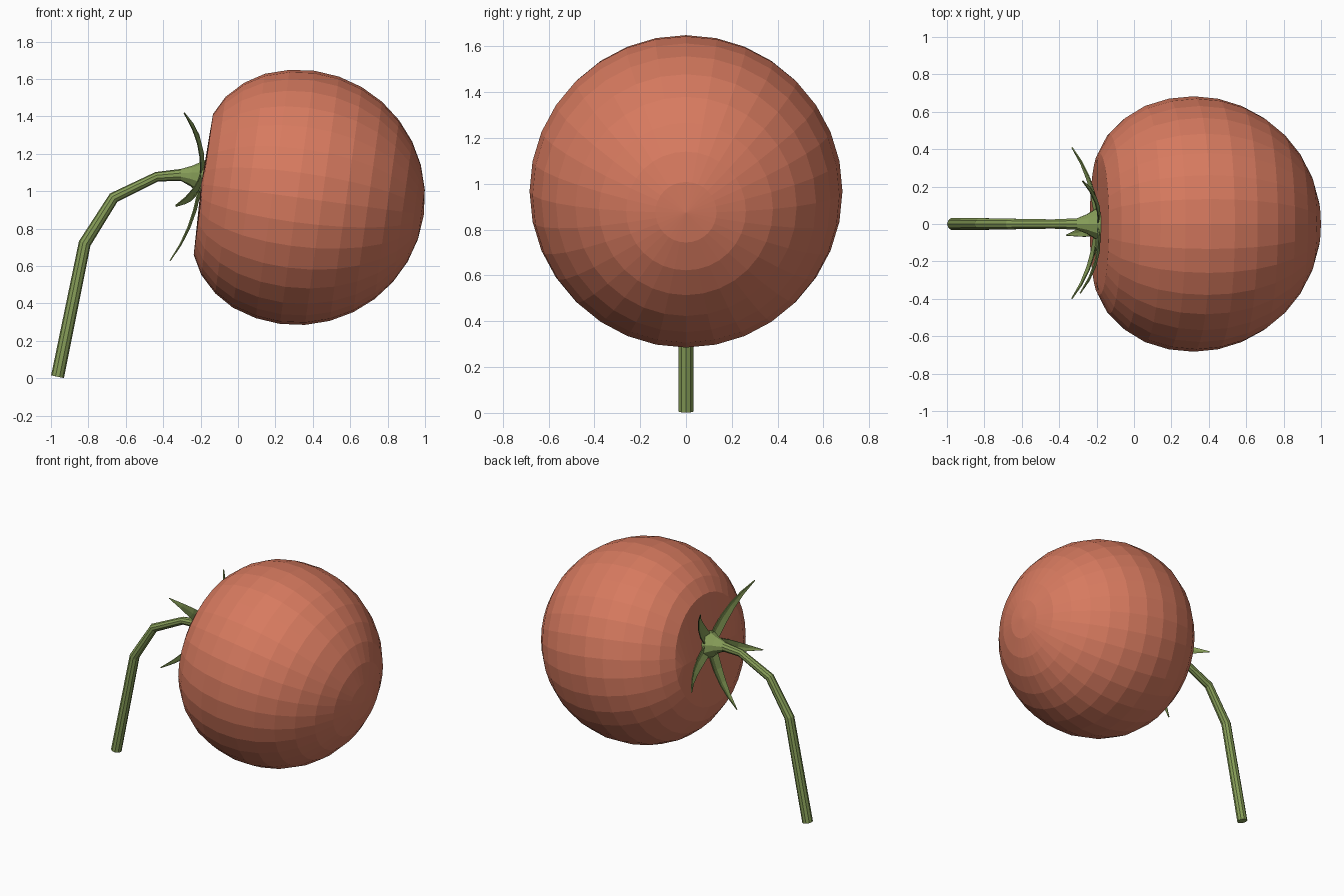
import bpy, bmesh, math
from mathutils import Matrix, Vector

if "Cube" in bpy.data.objects:
    bpy.data.objects.remove(bpy.data.objects["Cube"])


def material(name, rgb):
    m = bpy.data.materials.new(name)
    m.diffuse_color = (*rgb, 1)
    m.use_nodes = True
    m.node_tree.nodes["Principled BSDF"].inputs["Base Color"].default_value = m.diffuse_color
    return m


RED = material("tomato red", (0.68, 0.195, 0.115))
GREEN = material("stem green", (0.242, 0.342, 0.098))

# Fruit frame: local x runs along the fruit axis, tilted slightly downward
FRAME = Matrix.Translation((0.317, 0, 0.967)) @ Matrix.Rotation(math.radians(7.8), 4, 'Y')


def finish(name, bm, mat, matrix=Matrix(), closed=True):
    if closed:
        bmesh.ops.recalc_face_normals(bm, faces=bm.faces)
    mesh = bpy.data.meshes.new(name)
    bm.to_mesh(mesh)
    bm.free()
    mesh.transform(matrix)
    mesh.materials.append(mat)
    obj = bpy.data.objects.new(name, mesh)
    bpy.context.collection.objects.link(obj)
    return obj


def tube(name, mat, path, radii, sides, matrix=Matrix()):
    """Sweep a round section along a path in the xz plane, with closed ends."""
    bm = bmesh.new()
    pts = [Vector((x, 0, z)) for x, z in path]
    rings = []
    for i, (p, r) in enumerate(zip(pts, radii)):
        t = Vector()
        if i:
            t += (p - pts[i - 1]).normalized()
        if i < len(pts) - 1:
            t += (pts[i + 1] - p).normalized()
        t.normalize()
        n = Vector((-t.z, 0, t.x))
        rings.append([bm.verts.new(p + r * (math.cos(a) * n + math.sin(a) * Vector((0, 1, 0))))
                      for a in (2 * math.pi * k / sides for k in range(sides))])
    for a, b in zip(rings, rings[1:]):
        for k in range(sides):
            j = (k + 1) % sides
            bm.faces.new((a[k], a[j], b[j], b[k]))
    bm.faces.new(rings[0])
    bm.faces.new(rings[-1])
    return finish(name, bm, mat, matrix)


# Fruit: sphere rings, with the stem end pushed in to a shallow hollow
R = 0.683
profile = [(-0.44, 0.02), (-0.46, 0.13), (-0.495, 0.25), (-0.519, 0.325),
           (-0.507, 0.38), (-0.453, 0.48), (-0.365, 0.568)]
for k in range(10, 0, -1):
    a = math.radians(11.25 * k)
    profile.append((R * math.cos(a), R * math.sin(a)))
profile.append((R, 0.001))
tube("fruit", RED, [(u, 0) for u, r in profile], [r for u, r in profile], 32, FRAME)

# Stem: bent tube flaring into a cone against the fruit
tube("stem", GREEN,
     [(-0.965, 0.008), (-0.82, 0.72), (-0.665, 0.965), (-0.435, 1.077),
      (-0.305, 1.087), (-0.25, 1.082), (-0.18, 1.072), (-0.13, 1.065)],
     [0.035, 0.033, 0.03, 0.026, 0.032, 0.055, 0.1, 0.11], 10)

# Sepals: five pointed leaves lying on the hollow, tips curling outward
ROOT = Vector((0, 0, 0.04))
tips = [(-0.66, -0.37, 0.365), (-0.637, -0.40, -0.135), (-0.627, -0.06, -0.427),
        (-0.637, 0.41, -0.13), (-0.645, 0.23, 0.345)]
widths = [(0.0, 0.035), (0.2, 0.045), (0.4, 0.042), (0.6, 0.032), (0.8, 0.018), (1.0, 0.002)]
bm = bmesh.new()
for tip in tips:
    out = Vector((0, tip[1], tip[2])) - ROOT
    side = Vector((1, 0, 0)).cross(out).normalized()
    rows = []
    for t, w in widths:
        p = ROOT + out * t
        p.x = -0.515 + (tip[0] + 0.515) * t ** 2.4
        lift = Vector((-0.3 * w, 0, 0))
        rows.append([bm.verts.new(p + side * w + lift), bm.verts.new(p),
                     bm.verts.new(p - side * w + lift)])
    for a, b in zip(rows, rows[1:]):
        for k in (0, 1):
            bm.faces.new((a[k], a[k + 1], b[k + 1], b[k]))
sepals = finish("sepals", bm, GREEN, FRAME, closed=False)
solid = sepals.modifiers.new("thickness", 'SOLIDIFY')
solid.thickness = 0.006
solid.offset = 0
